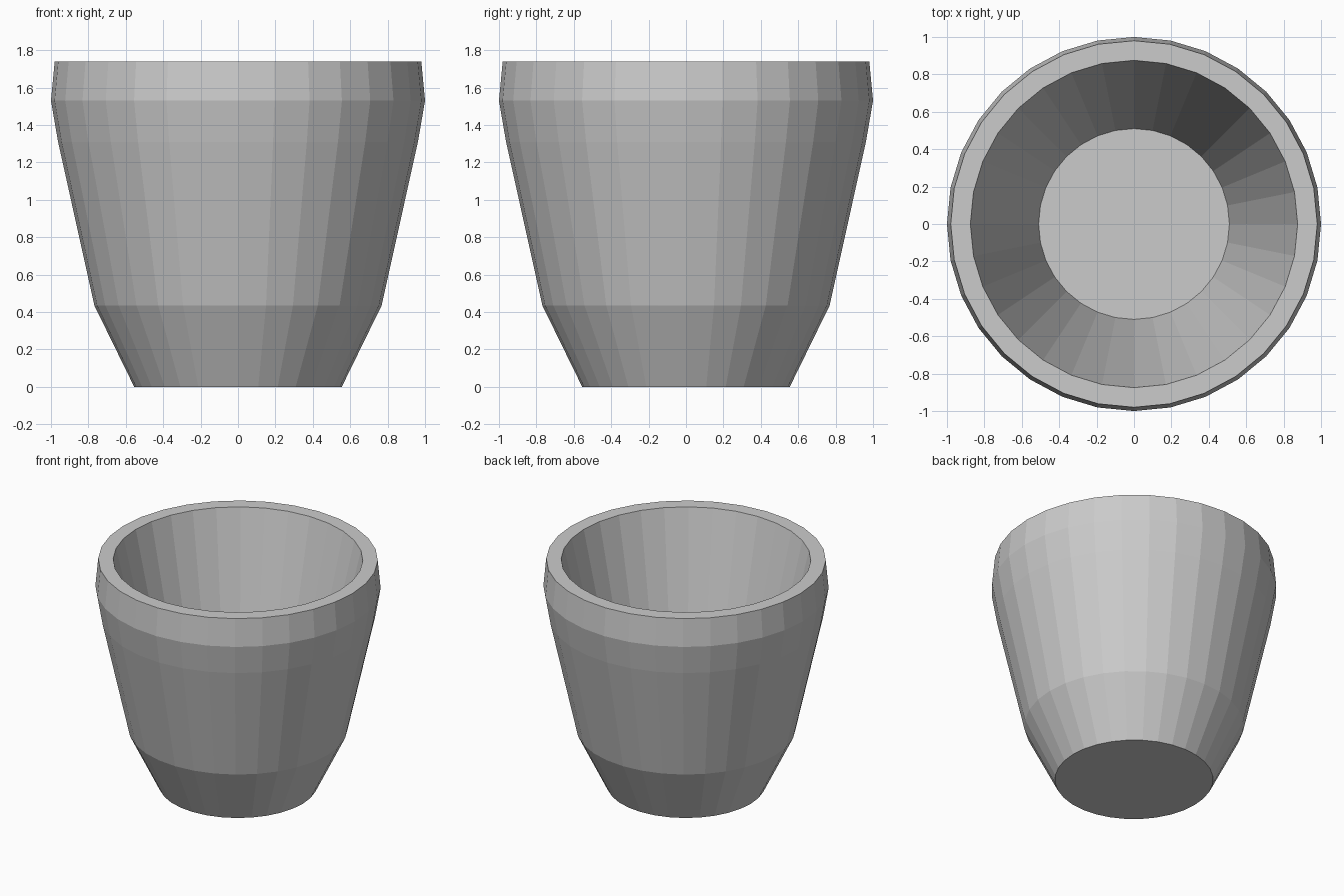
import bpy, bmesh
from math import cos, sin, tau

if "Cube" in bpy.data.objects:
    bpy.data.objects.remove(bpy.data.objects["Cube"])

SIDES = 32

# Cup section as (radius, height): outer wall up, over the rim, inner wall down
PROFILE = [
    (0.555, 0.0), (0.768, 0.435), (0.962, 1.31), (1.0, 1.53), (0.98, 1.74),
    (0.875, 1.74), (0.51, 0.13),
]


def lathe(name, profile, sides):
    bm = bmesh.new()
    rings = [[bm.verts.new((r * cos(tau * i / sides), r * sin(tau * i / sides), z))
              for i in range(sides)] for r, z in profile]
    for low, high in zip(rings, rings[1:]):
        for i in range(sides):
            j = (i + 1) % sides
            bm.faces.new((low[i], low[j], high[j], high[i]))
    # Underside and inner floor
    bm.faces.new(rings[0][::-1])
    bm.faces.new(rings[-1])
    bmesh.ops.recalc_face_normals(bm, faces=bm.faces[:])
    mesh = bpy.data.meshes.new(name)
    bm.to_mesh(mesh)
    bm.free()
    obj = bpy.data.objects.new(name, mesh)
    bpy.context.collection.objects.link(obj)
    return obj


# Tapered open cup
lathe("cup", PROFILE, SIDES)
